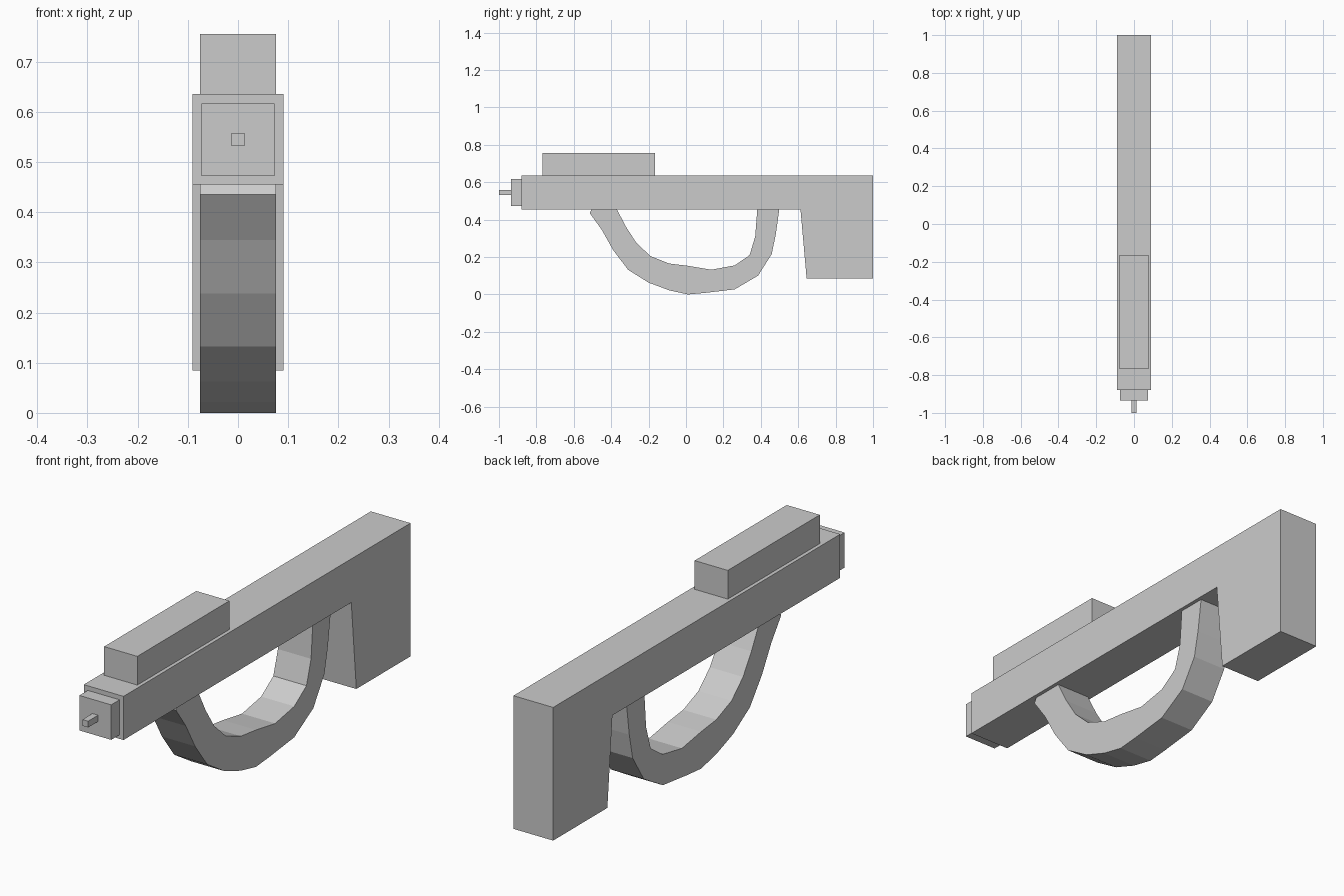
import bpy, bmesh

if "Cube" in bpy.data.objects:
    bpy.data.objects.remove(bpy.data.objects["Cube"])


def extrude_profile(name, points, half_width):
    """Extrude a (y, z) outline symmetrically along x."""
    bm = bmesh.new()
    face = bm.faces.new([bm.verts.new((-half_width, y, z)) for y, z in points])
    ext = bmesh.ops.extrude_face_region(bm, geom=[face])
    moved = [g for g in ext["geom"] if isinstance(g, bmesh.types.BMVert)]
    bmesh.ops.translate(bm, verts=moved, vec=(2 * half_width, 0, 0))
    bmesh.ops.recalc_face_normals(bm, faces=bm.faces[:])
    mesh = bpy.data.meshes.new(name)
    bm.to_mesh(mesh)
    bm.free()
    obj = bpy.data.objects.new(name, mesh)
    bpy.context.collection.objects.link(obj)
    return obj


def block(name, half_width, y0, y1, z0, z1):
    return extrude_profile(name, [(y0, z0), (y1, z0), (y1, z1), (y0, z1)], half_width)


# Long body with the downward rear leg
extrude_profile("body", [(-0.88, 0.455), (-0.88, 0.636), (1.0, 0.636), (1.0, 0.084),
                         (0.645, 0.084), (0.612, 0.455)], 0.091)

# Raised block on top
block("top_block", 0.076, -0.768, -0.165, 0.636, 0.755)

# Stepped nose and its pin
block("nose_plate", 0.073, -0.935, -0.88, 0.472, 0.617)
block("nose_pin", 0.013, -1.0, -0.935, 0.532, 0.558)

# Curved loop under the body: outer edge front to back, then inner edge back to front
outer = [(-0.50, 0.465), (-0.515, 0.435), (-0.45, 0.345), (-0.39, 0.238), (-0.31, 0.132),
         (-0.20, 0.063), (-0.09, 0.022), (0.01, 0.0), (0.10, 0.008), (0.26, 0.027),
         (0.385, 0.10), (0.458, 0.215), (0.48, 0.32), (0.50, 0.465)]
inner = [(0.382, 0.465), (0.37, 0.31), (0.34, 0.21), (0.26, 0.155), (0.135, 0.132),
         (0.01, 0.153), (-0.09, 0.165), (-0.19, 0.205), (-0.265, 0.275),
         (-0.32, 0.36), (-0.375, 0.465)]
extrude_profile("under_loop", outer + inner, 0.076)
